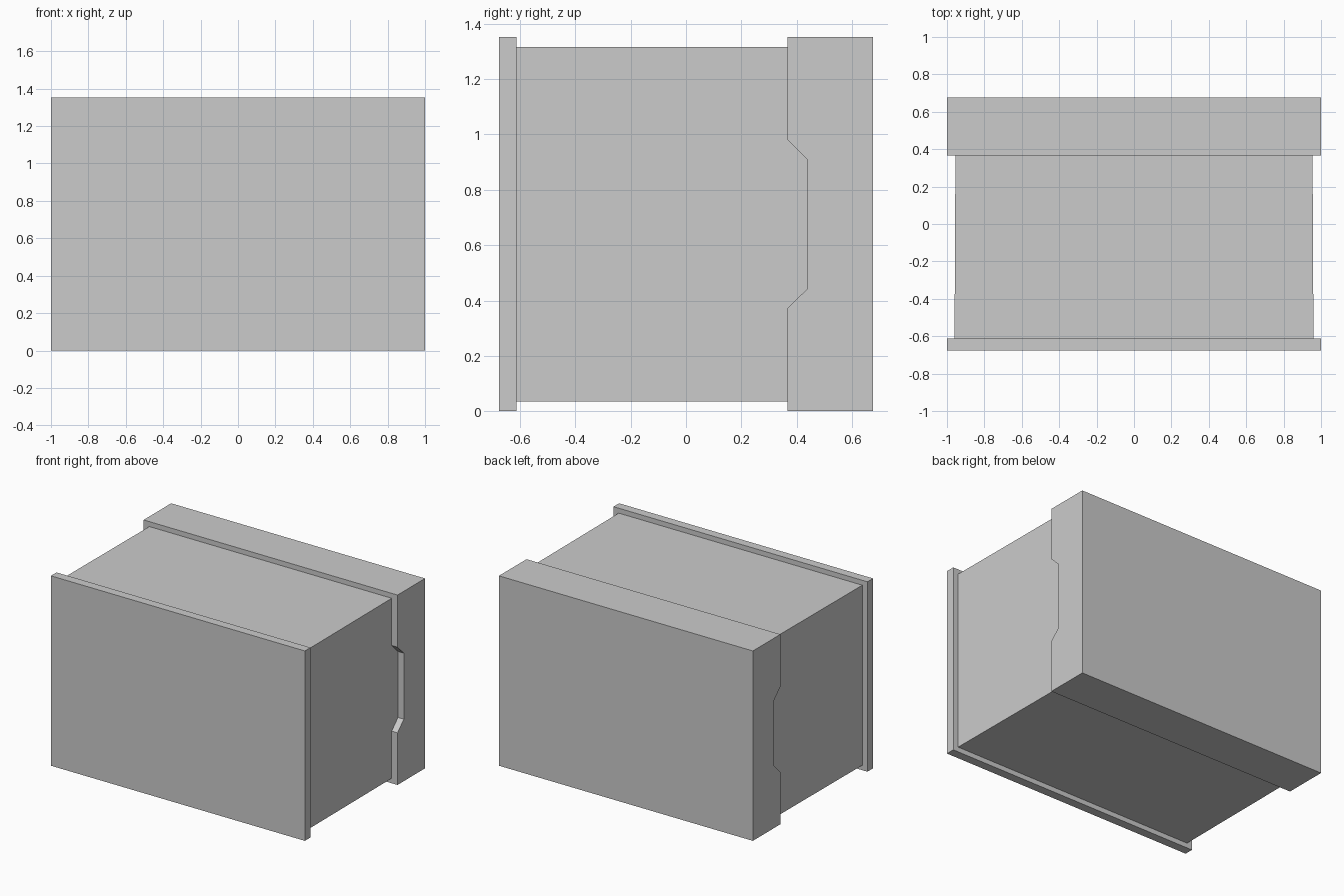
import bpy
import bmesh

cube = bpy.data.objects.get("Cube")
if cube:
    bpy.data.objects.remove(cube, do_unlink=True)

grey = bpy.data.materials.new("light grey")
grey.use_nodes = True
colour = (0.6, 0.6, 0.6, 1)
grey.diffuse_color = colour
grey.node_tree.nodes["Principled BSDF"].inputs["Base Color"].default_value = colour

HEIGHT = 1.352
HALF_DEPTH = 0.676


def extrude_profile(name, profile, half_width):
    """Extrude a (y, z) outline across x; half_width is a function of y."""
    bm = bmesh.new()
    right = [bm.verts.new((-half_width(y), y, z)) for y, z in profile]
    left = [bm.verts.new((half_width(y), y, z)) for y, z in profile]
    bm.faces.new(right)
    bm.faces.new(left)
    for i in range(len(profile)):
        j = (i + 1) % len(profile)
        bm.faces.new((right[i], right[j], left[j], left[i]))
    bmesh.ops.recalc_face_normals(bm, faces=bm.faces)
    mesh = bpy.data.meshes.new(name)
    bm.to_mesh(mesh)
    bm.free()
    mesh.materials.append(grey)
    obj = bpy.data.objects.new(name, mesh)
    bpy.context.collection.objects.link(obj)
    return obj


def rectangle(y0, y1, z0, z1):
    return [(y0, z0), (y1, z0), (y1, z1), (y0, z1)]


def full_width(y):
    return 1.0


# Body narrows very slightly towards the back
def body_width(y):
    return 0.957 - 0.005 * (y + 0.1)


# Front plate
extrude_profile("front_plate", rectangle(-HALF_DEPTH, -0.613, 0, HEIGHT), full_width)

# Main body, reaching into the recess of the back cover
extrude_profile("body", rectangle(-0.613, 0.437, 0.035, 1.317), body_width)

# Back cover with a chamfered recess in its front edge
lower = [(0.366, 0), (0.366, 0.371), (0.437, 0.441)]
upper = [(y, HEIGHT - z) for y, z in reversed(lower)]
back = [(HALF_DEPTH, HEIGHT), (HALF_DEPTH, 0)]
extrude_profile("back_cover", lower + upper + back, full_width)
